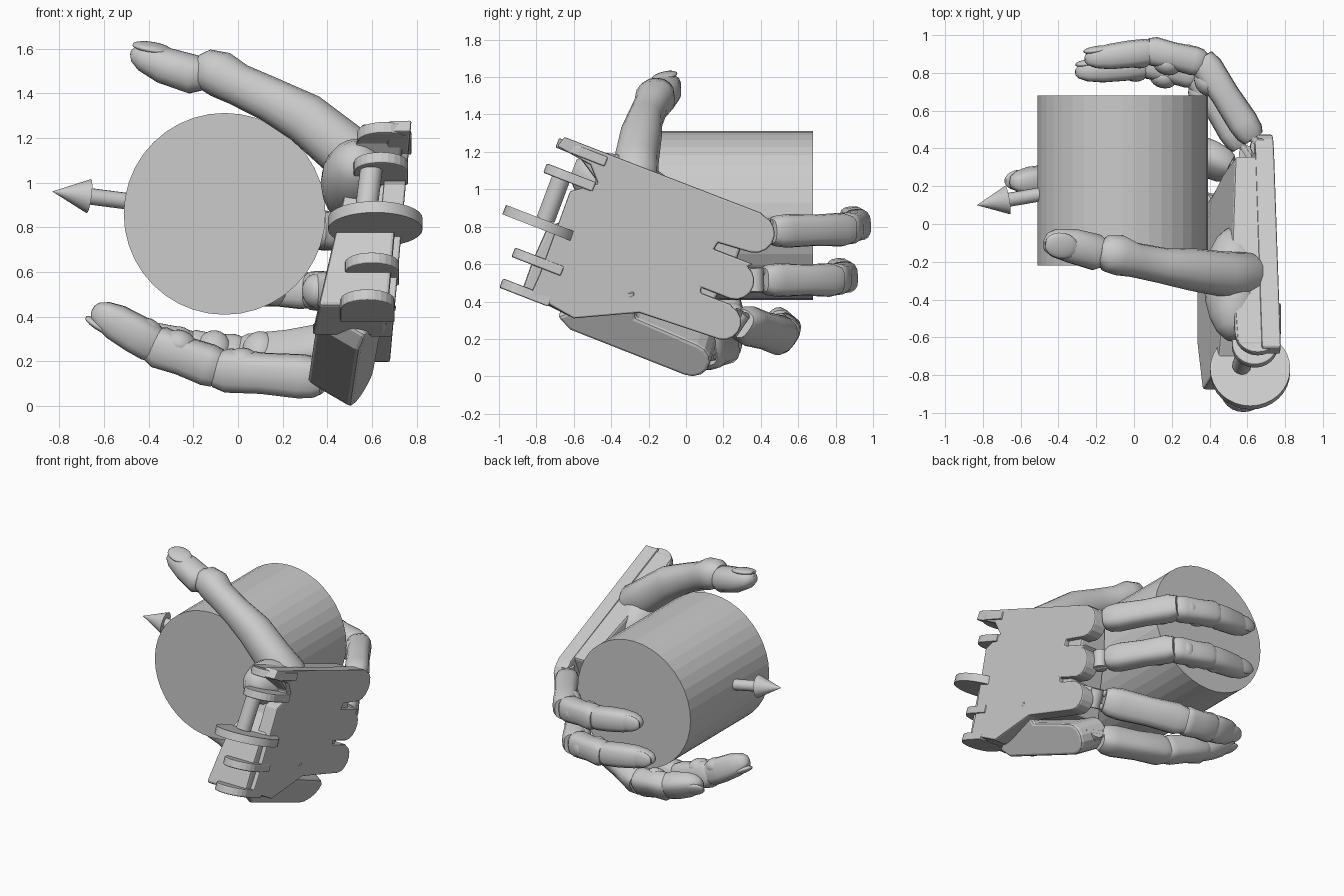
import bpy, bmesh, math
from mathutils import Vector as V

if "Cube" in bpy.data.objects:
    bpy.data.objects.remove(bpy.data.objects["Cube"])

X = V((1, 0, 0))
U = V((0, .932, -.362))      # palm direction, wrist to knuckles
W = V((0, .362, .932))       # across the palm, little finger to index


def make(name, verts, faces, smooth=None, bevel=0):
    me = bpy.data.meshes.new(name)
    me.from_pydata([tuple(v) for v in verts], [], faces)
    bm = bmesh.new()
    bm.from_mesh(me)
    bmesh.ops.recalc_face_normals(bm, faces=bm.faces)
    bm.to_mesh(me)
    bm.free()
    ob = bpy.data.objects.new(name, me)
    bpy.context.collection.objects.link(ob)
    if bevel:
        m = ob.modifiers.new("bevel", 'BEVEL')
        m.width, m.segments, m.angle_limit = bevel, 2, math.radians(40)
    if smooth:
        bpy.ops.object.select_all(action='DESELECT')
        ob.select_set(True)
        bpy.context.view_layer.objects.active = ob
        bpy.ops.object.shade_smooth_by_angle(angle=math.radians(smooth))
    return ob


def skin(name, rings, smooth=None, bevel=0):
    """Join equal rings of points into a closed solid."""
    n = len(rings[0])
    faces = [tuple(range(n)), tuple(range((len(rings) - 1) * n, len(rings) * n))]
    for k in range(len(rings) - 1):
        for i in range(n):
            j = (i + 1) % n
            faces.append((k * n + i, k * n + j, k * n + n + j, k * n + n + i))
    return make(name, [p for r in rings for p in r], faces, smooth, bevel)


def loft(name, stations, back, n=16, power=2.8, smooth=40):
    """Stations are (point, half width, half height); back is the fingernail side."""
    rings, pts = [], [V(s[0]) for s in stations]
    for k, (p, a, b) in enumerate(stations):
        t = (pts[min(k + 1, len(pts) - 1)] - pts[max(k - 1, 0)]).normalized()
        bk = V(back)
        bk = (bk - t * bk.dot(t)).normalized()
        side = t.cross(bk)
        ring = []
        for i in range(n):
            c, s = math.cos(math.tau * i / n), math.sin(math.tau * i / n)
            f = lambda q: math.copysign(abs(q) ** (2 / power), q)
            ring.append(V(p) + side * a * f(c) + bk * b * f(s))
        rings.append(ring)
    return skin(name, rings, smooth)


def rod(name, p, q, r1, r2=None, n=32, smooth=None):
    r2 = r1 if r2 is None else r2
    back = X if abs((V(q) - V(p)).normalized().x) < .8 else V((0, 0, 1))
    return loft(name, [(p, r1, r1), (q, r2, r2)], back, n, 2, smooth)


def blob(name, c, ax, radii):
    """Ellipsoid with given axes."""
    rings = []
    for k in range(1, 10):
        t = math.pi * k / 10
        rings.append([V(c) + ax[0] * radii[0] * math.cos(t)
                      + ax[1] * radii[1] * math.sin(t) * math.cos(math.tau * i / 20)
                      + ax[2] * radii[2] * math.sin(t) * math.sin(math.tau * i / 20) for i in range(20)])
    return skin(name, rings, 60)


def arc(c, r, a0, a1, n=7):
    return [(c[0] + r * math.cos(math.radians(a0 + (a1 - a0) * i / n)),
             c[1] + r * math.sin(math.radians(a0 + (a1 - a0) * i / n))) for i in range(n + 1)]


# held cylinder and its direction arrow
mid = V((-.06, .23, .86))
rod("held_cylinder", (-.06, -.22, .86), (-.06, .68, .86), .452, n=40)
tip = V((-.83, .10, .96))
d = (tip - mid).normalized()
rod("arrow_shaft", mid, tip - d * .15, .037, n=16, smooth=40)
rod("arrow_head", tip - d * .165, tip, .077, .001, n=20, smooth=40)


# palm: lobed back plate plus a thicker body, both leaning with height
def back_x(z):
    return .69 + .085 * (z - .3) / .95


def front_x(y, z):
    return .35 + .185 * (z - .4) / .8 + .075 * min(1, max(0, (y + .25) / .5))


plate = ([(-.69, 1.23), (-.65, 1.28), (.40, .875)] + arc((.37, .765), .105, 65, -105)
         + [(.17, .715), (.15, .68), (.36, .60)] + arc((.265, .51), .10, 50, -105)
         + [(.08, .475), (.08, .445), (.24, .385)] + arc((.20, .29), .095, 60, -105)
         + [(-.25, .34), (-.60, .31), (-.83, .44), (-.78, .55), (-.62, .99), (-.47, 1.03), (-.51, 1.13)])
skin("palm_back_plate", [[(back_x(z), y, z) for y, z in plate],
                         [(back_x(z) - .10, y, z) for y, z in plate]], bevel=.016)
body = [(-.64, 1.265), (-.2, 1.098), (.36, .885), (.27, .62), (.16, .42), (.08, .24), (-.25, .35), (-.62, .32),
        (-.88, .45), (-.82, .62), (-.74, .80), (-.55, .87), (-.48, 1.05)]
skin("palm_body", [[(back_x(z) - .03, y, z) for y, z in body],
                   [(front_x(y, z), y, z) for y, z in body]], bevel=.015)
blob("thumb_pad", (.53, -.32, 1.0), (U, X, W), (.32, .16, .17))


# wrist hinge lugs, pin and large disc
def lug(name, y, z, x, half=.027, r=.122):
    o = V((x, y, z))
    prof = [o + X * r + U * .16] + [o + X * a + U * b for a, b in arc((0, 0), r, 0, -180, 12)] + [o - X * r + U * .16]
    skin(name, [[p - W * half for p in prof], [p + W * half for p in prof]], bevel=.008)


for i, (y, z, x) in enumerate([(-.575, 1.205, .655), (-.64, 1.07, .64), (-.81, .62, .60), (-.875, .455, .58)]):
    lug("wrist_lug_%d" % (i + 1), y, z, x)
rod("wrist_pin", (.60, -.66, 1.08), (.57, -.75, .84), .05, smooth=40)
disc = V((.615, -.775, .815))
rod("wrist_disc", disc - W * .027, disc + W * .027, .212, smooth=40)

# folded little-finger metacarpal
D = V((-.05, .93, -.36)).normalized()
N = V((.85, -.13, -.5))
N = (N - D * N.dot(D)).normalized()
S = N.cross(D)
S = S if S.z > 0 else -S
o = V((.56, .025, .085))
prof = [(-.66, -.10), (-.75, -.05), (-.53, .19), (-.42, .27), (-.36, .12)] + arc((0, 0), .105, 90, -90)
skin("little_metacarpal", [[o + D * a + S * b for a, b in prof],
                           [o - N * .23 + D * a + S * b for a, b in prof]], bevel=.018)

# fingers: knuckle hinge, three phalanges and a nail each
SHAPE = [(0, .72), (.07, .92), (.2, 1), (.55, .93), (.88, 1), (1, .8)]
TIP = [(-.05, .75), (.1, .98), (.35, 1), (.65, .93), (.85, .72), (.96, .45), (1, .2)]


def finger(name, pts, back, w=.09, h=.082):
    p = [V(q) for q in pts]
    bk = V(back)
    side = (p[1] - p[0]).normalized().cross(bk).normalized()
    # hinge between palm and finger
    rod(name + "_hinge", p[0] - side * .062, p[0] + side * .062, .045, n=20, smooth=40)
    for s in (-.045, .045):
        a = p[0] + side * s
        rod(name + "_link", a - (p[1] - p[0]) * .15, a + (p[1] - p[0]) * .3, .022, n=10, smooth=40)
    k = (1, .95, .88)
    for i, part in enumerate(("proximal", "middle", "tip")):
        a, b = p[i], p[i + 1]
        if i == 0:
            a = a + (b - a) * .10
        b = b + (b - a).normalized() * (.035 if i < 2 else 0)
        loft("%s_%s" % (name, part),
             [(a.lerp(b, t), w * k[i] * s, h * k[i] * s) for t, s in (SHAPE if i < 2 else TIP)], bk)
        if i < 2:      # soft pads either side of each joint
            t = (b - a).normalized()
            n = (bk - t * bk.dot(t)).normalized()
            for s in (-.09, .07):
                blob(name + "_pad", p[i + 1] + t * s - n * .05, (t, n, t.cross(n)), (.075, .058, w * .85))
    t = (p[3] - p[2]).normalized()
    n = (bk - t * bk.dot(t)).normalized()
    blob(name + "_nail", p[2].lerp(p[3], .78) + n * h * .52, (t, n, t.cross(n)), (.085, .022, .055))


finger("index", [(.66, .41, .775), (.375, .85, .785), (.10, .915, .81), (-.26, .87, .85)], (.45, .9, 0))
finger("middle", [(.60, .37, .515), (.345, .785, .515), (.08, .845, .53), (-.31, .80, .575)], (.45, .9, 0))
finger("ring", [(.56, .27, .29), (.03, .515, .215), (-.20, .52, .24), (-.46, .47, .31)],
       (.2, .75, -.55), .105, .085)
finger("little", [(.43, .09, .12), (-.07, .20, .16), (-.36, .235, .265), (-.65, .22, .435)],
       (-.1, .2, -1), .092, .098)

# thumb
loft("thumb_base", [((.66, -.27, 1.0), .08, .08), ((.60, -.27, 1.06), .12, .12), ((.47, -.265, 1.15), .12, .125),
                    ((.30, -.24, 1.29), .112, .115), ((.15, -.22, 1.37), .095, .1),
                    ((0, -.19, 1.44), .092, .095), ((-.08, -.165, 1.485), .108, .105),
                    ((-.15, -.155, 1.51), .095, .09), ((-.18, -.15, 1.515), .06, .06)], (.3, 0, 1), power=2.2)
loft("thumb_tip", [((-.15, -.155, 1.485), .07, .07), ((-.20, -.15, 1.485), .097, .088), ((-.33, -.115, 1.525), .092, .082),
                   ((-.42, -.10, 1.56), .075, .062), ((-.46, -.095, 1.58), .05, .04),
                   ((-.475, -.09, 1.585), .02, .015)], (.2, -.15, 1), power=2.3)
t = V((-.27, .05, .05)).normalized()
n = V((.1, -.2, 1))
n = (n - t * n.dot(t)).normalized()
blob("thumb_nail", (-.385, -.115, 1.605), (t, n, t.cross(n)), (.09, .022, .07))
